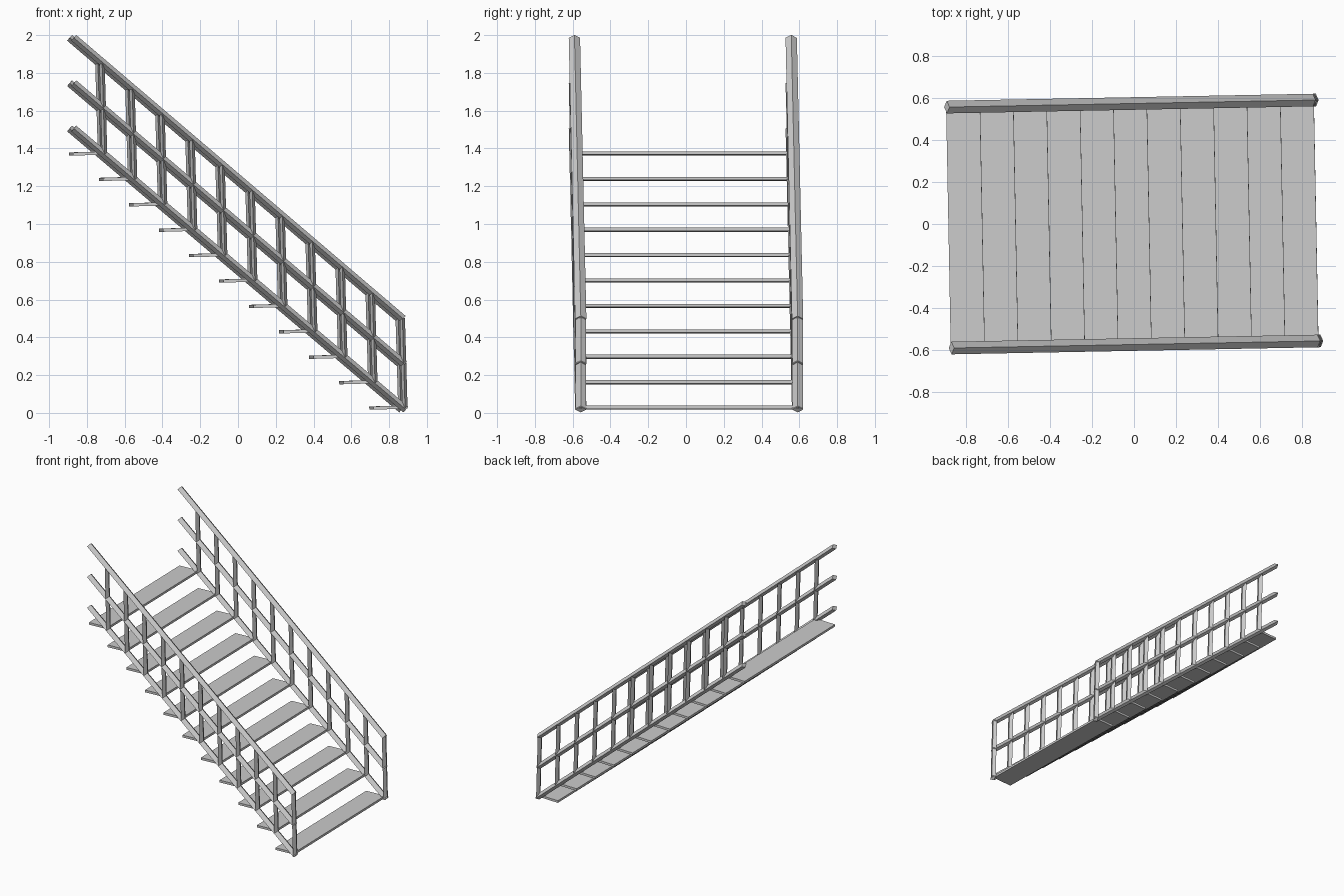
import bpy
import bmesh
from math import radians
from mathutils import Matrix, Vector

cube = bpy.data.objects.get("Cube")
if cube:
    bpy.data.objects.remove(cube, do_unlink=True)

grey = bpy.data.materials.new("light grey")
grey.use_nodes = True
colour = (0.6, 0.6, 0.6, 1)
grey.diffuse_color = colour
grey.node_tree.nodes["Principled BSDF"].inputs["Base Color"].default_value = colour

STEPS = 11
RUN, RISE = 0.159, 0.1345
FOOT = Vector((0.873, 0, 0.022))       # lower end of the bottom rail
STEP = Vector((-RUN, 0, RISE))
POST = Vector((-0.014, 0, 0.48))       # slightly leaning post
SIDE = 0.574
YAW = Matrix.Rotation(radians(1.1), 4, "Z")


def finish(name, bm):
    """Turn the mesh with the whole flight and make it an object."""
    bmesh.ops.recalc_face_normals(bm, faces=bm.faces)
    bm.transform(YAW)
    mesh = bpy.data.meshes.new(name)
    bm.to_mesh(mesh)
    bm.free()
    mesh.materials.append(grey)
    bpy.context.collection.objects.link(bpy.data.objects.new(name, mesh))


def beam(bm, start, end, half_y, half_n):
    """Bar with a diamond cross-section."""
    across = Vector((0, half_y, 0))
    normal = (end - start).cross(across).normalized() * half_n
    rings = [[bm.verts.new(p + o) for o in (across, normal, -across, -normal)]
             for p in (start, end)]
    for i in range(4):
        j = (i + 1) % 4
        bm.faces.new((rings[0][i], rings[0][j], rings[1][j], rings[1][i]))
    for ring in rings:
        bm.faces.new(ring)


# Railings: three sloping rails and a post at every step
for side, sign in (("front", -1), ("back", 1)):
    offset = Vector((0, sign * SIDE, 0))
    for level, name in enumerate(("bottom", "middle", "top")):
        bm = bmesh.new()
        start = FOOT + offset + POST * level / 2
        end = FOOT + offset + STEP * (STEPS + 0.03)
        end.z += POST.z * level / 2
        beam(bm, start - STEP * 0.03, end, 0.03, 0.02)
        finish(f"{side}_{name}_rail", bm)
    bm = bmesh.new()
    for i in range(STEPS):
        base = FOOT + offset + STEP * i
        beam(bm, base, base + POST, 0.028, 0.014)
    finish(f"{side}_posts", bm)

# Treads: thin, slightly tilted boards
for i in range(STEPS):
    bm = bmesh.new()
    bmesh.ops.create_cube(bm, size=1)
    place = Vector((0.787, 0, 0.028)) + STEP * i
    bm.transform(Matrix.Translation(place)
                 @ Matrix.Rotation(radians(-1.7), 4, "Y")
                 @ Matrix.Diagonal((0.162, 2 * SIDE, 0.017, 1)))
    finish(f"tread_{i + 1}", bm)
